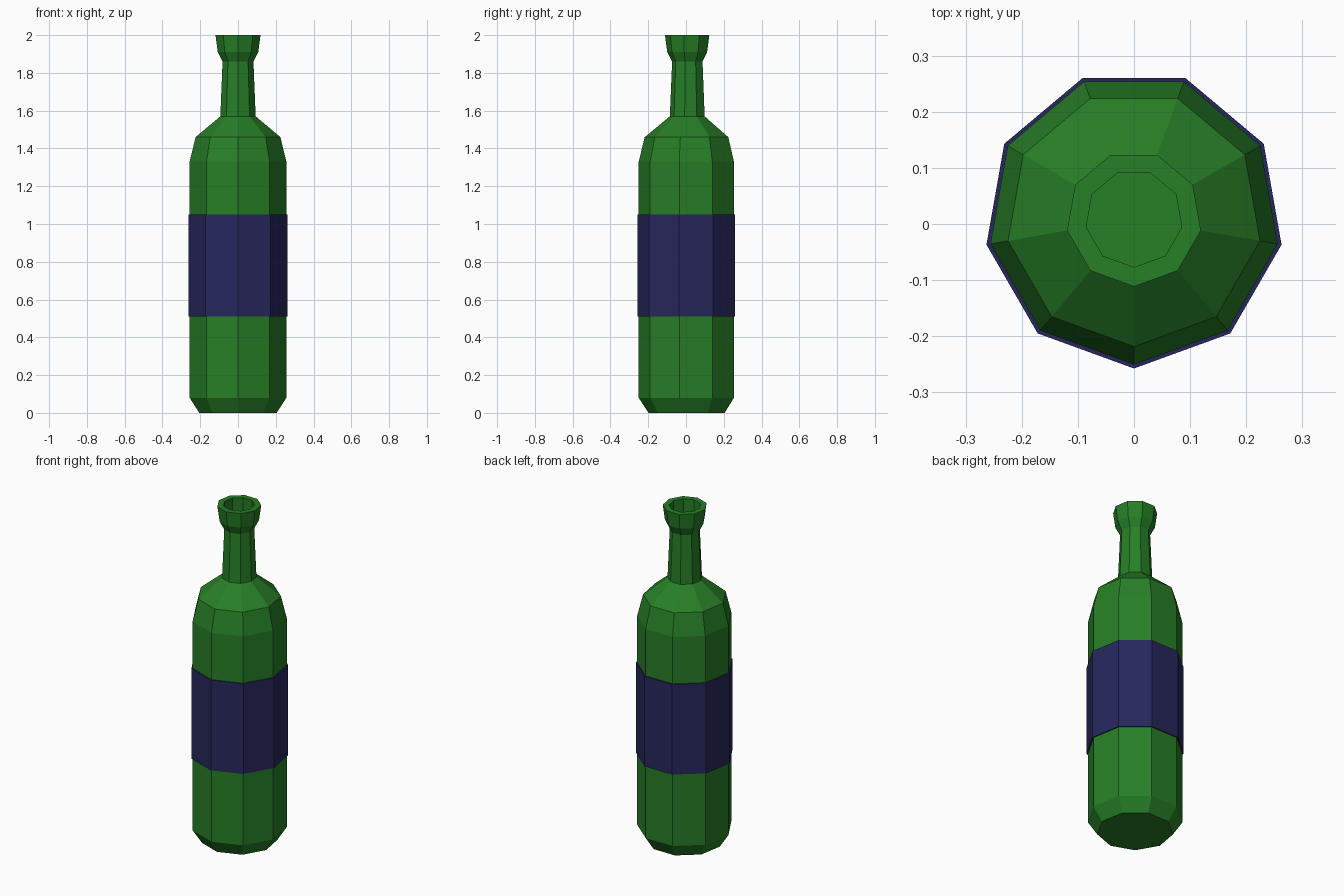
import bpy
import bmesh
import math

SIDES = 9
CENTRE_Y = 0.0095

default = bpy.data.objects.get("Cube")
if default:
    bpy.data.objects.remove(default, do_unlink=True)


def make_material(name, colour):
    mat = bpy.data.materials.new(name)
    mat.use_nodes = True
    mat.diffuse_color = colour
    mat.node_tree.nodes["Principled BSDF"].inputs["Base Color"].default_value = colour
    return mat


def lathe(name, profile, mat, closed=False):
    """Spin (radius, z) points into a faceted solid with one corner facing front."""
    bm = bmesh.new()
    rings = []
    for radius, z in profile:
        ring = []
        for i in range(SIDES):
            a = 2 * math.pi * i / SIDES - math.pi / 2
            ring.append(bm.verts.new((radius * math.cos(a), CENTRE_Y + radius * math.sin(a), z)))
        rings.append(ring)
    pairs = list(zip(rings, rings[1:]))
    if closed:
        pairs.append((rings[-1], rings[0]))
    else:
        bm.faces.new(rings[0][::-1])
        bm.faces.new(rings[-1])
    for low, high in pairs:
        for i in range(SIDES):
            j = (i + 1) % SIDES
            bm.faces.new((low[i], low[j], high[j], high[i]))
    bmesh.ops.recalc_face_normals(bm, faces=bm.faces)
    mesh = bpy.data.meshes.new(name)
    bm.to_mesh(mesh)
    bm.free()
    mesh.materials.append(mat)
    obj = bpy.data.objects.new(name, mesh)
    bpy.context.collection.objects.link(obj)
    return obj


green = make_material("green glass", (0.02, 0.21, 0.02, 1))
navy = make_material("navy paper", (0.02, 0.02, 0.11, 1))

# Bottle: chamfered base, body, shoulder, neck, flared lip and hollow mouth
lathe("bottle", [
    (0.208, 0), (0.26, 0.08), (0.26, 1.33), (0.228, 1.46), (0.095, 1.57),
    (0.083, 1.86), (0.109, 1.91), (0.121, 2.0),
    (0.0865, 2.0), (0.0865, 1.875),
], green)

# Label: thin band wrapped around the body
lathe("label", [(0.259, 0.51), (0.267, 0.51), (0.267, 1.05), (0.259, 1.05)], navy, closed=True)
